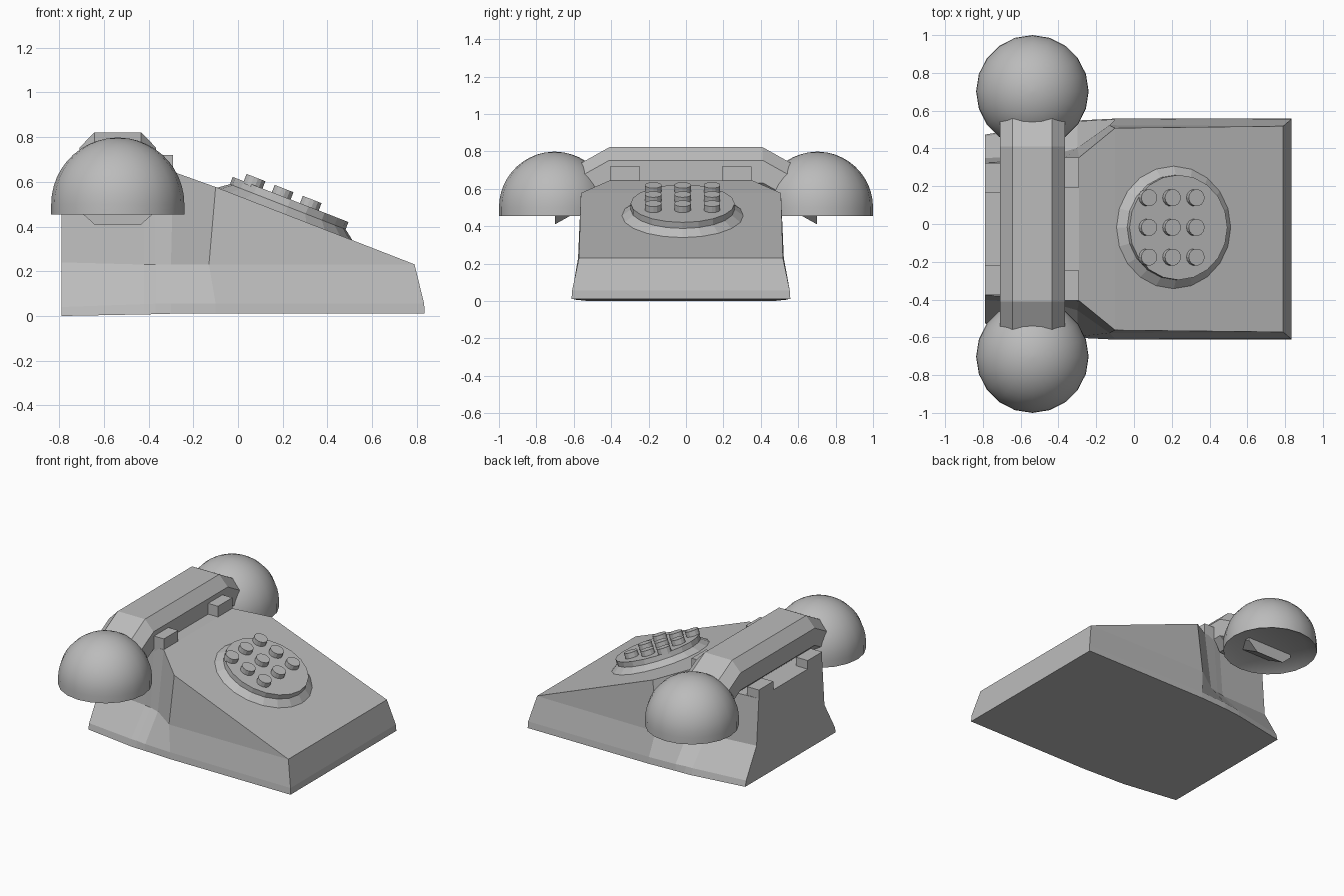
import bpy, bmesh, math
from mathutils import Matrix, Vector

if "Cube" in bpy.data.objects:
    bpy.data.objects.remove(bpy.data.objects["Cube"])

grey = bpy.data.materials.new("plain grey")
grey.use_nodes = True
COLOUR = (0.5, 0.5, 0.5, 1)
grey.diffuse_color = COLOUR
grey.node_tree.nodes["Principled BSDF"].inputs["Base Color"].default_value = COLOUR


def finish(name, bm, matrix=Matrix(), smooth=None):
    """Turn a bmesh into a named object, optionally smooth shaded."""
    bmesh.ops.recalc_face_normals(bm, faces=bm.faces)
    mesh = bpy.data.meshes.new(name)
    bm.to_mesh(mesh)
    bm.free()
    mesh.materials.append(grey)
    obj = bpy.data.objects.new(name, mesh)
    obj.matrix_world = matrix
    bpy.context.collection.objects.link(obj)
    if smooth:
        bpy.ops.object.select_all(action="DESELECT")
        obj.select_set(True)
        bpy.context.view_layer.objects.active = obj
        bpy.ops.object.shade_smooth_by_angle(angle=math.radians(smooth))
    return obj


def loft(bm, rings):
    """Join closed rings of equal length with quads."""
    rows = [[bm.verts.new(p) for p in ring] for ring in rings]
    for a, b in zip(rows, rows[1:]):
        for i in range(len(a)):
            j = (i + 1) % len(a)
            bm.faces.new((a[i], a[j], b[j], b[i]))
    return rows


def lathe(name, profile, sides, matrix, smooth=None):
    """Revolve (radius, height) points about z and cap both ends."""
    bm = bmesh.new()
    turns = [math.tau * i / sides for i in range(sides)]
    rows = loft(bm, [[(r * math.cos(t), r * math.sin(t), z) for t in turns]
                     for r, z in profile])
    bm.faces.new(rows[0])
    bm.faces.new(rows[-1])
    return finish(name, bm, matrix, smooth)


def box(name, x0, x1, y0, y1, z0, z1):
    bm = bmesh.new()
    bmesh.ops.create_cube(bm, size=1)
    for v in bm.verts:
        v.co = ((x0 + x1) / 2 + v.co.x * (x1 - x0),
                (y0 + y1) / 2 + v.co.y * (y1 - y0),
                (z0 + z1) / 2 + v.co.z * (z1 - z0))
    return finish(name, bm)


# Body: stations from nose to rear, each (x, half width, z) from foot to top
MID = -0.027
stations = [
    [(.835, .585, .01), (.833, .582, .055), (.79, .545, .23), (.79, .545, .231)],
    [(-.1, .585, .01), (-.1, .58, .055), (-.13, .55, .23), (-.1, .535, .577)],
    [(-.3, .575, .01), (-.3, .57, .055), (-.3, .43, .23), (-.29, .38, .645)],
    [(-.37, .57, .008), (-.37, .56, .055), (-.37, .41, .23), (-.37, .375, .645)],
    [(-.42, .565, .007), (-.42, .555, .053), (-.42, .4, .23), (-.42, .372, .56)],
    [(-.79, .5, 0), (-.79, .49, .04), (-.79, .375, .24), (-.79, .35, .56)],
]
bm = bmesh.new()
rows = loft(bm, [[(x, MID + w, z) for x, w, z in s] +
                 [(x, MID - w, z) for x, w, z in reversed(s)] for s in stations])
for row in (rows[0], rows[-1]):
    for i in range(3):
        bm.faces.new((row[i], row[i + 1], row[6 - i], row[7 - i]))
finish("body", bm)

# Cradle prongs, a pair in front of the handset and a lower pair behind
for side, label in ((1, "left"), (-1, "right")):
    lo, hi = sorted((MID + side * .22, MID + side * .378))
    box("cradle_prong_" + label, -.37, -.29, lo, hi, .5, .72)
    lo, hi = sorted((MID + side * .19, MID + side * .35))
    box("rear_prong_" + label, -.79, -.7, lo, hi, .5, .62)

# Dial: a bevelled disc lying on the slope, with a grid of round buttons
slope = Matrix.Rotation(math.atan(.39), 4, "Y")
dial = Matrix.Translation((.21, -.018, .456)) @ slope
lathe("dial", [(.325, -.02), (.325, 0), (.278, .035), (.278, .07)], 20, dial)
for row in range(3):
    for col in range(3):
        spot = Vector(((row - 1) * .135 - .045, (col - 1) * .157, .06))
        lathe(f"button_{row}_{col}", [(.045, 0), (.045, .045)], 14,
              dial @ Matrix.Translation(spot))

# Handset cups: domes with a shallow recess underneath
RADIUS = .298
arc = [math.radians(a) for a in range(0, 90, 8)]
dome = [(.225, .035), (RADIUS, 0), (RADIUS, .045)]
dome += [(RADIUS * math.cos(a), .045 + RADIUS * math.sin(a)) for a in arc[1:]]
for side, label in ((1, "left"), (-1, "right")):
    lathe("handset_cup_" + label, dome, 20,
          Matrix.Translation((-.538, side * .702, .455)), 35)

# Handset grip: eight-sided bar with ends bent down into the cups
outline = [(.105, .13), (.172, .06), (.172, -.06), (.105, -.12)]
outline += [(-x, z) for x, z in reversed(outline)]
path = [(-.7, .53), (-.41, .692), (.41, .692), (.7, .53)]
bm = bmesh.new()
rows = loft(bm, [[(-.538 + x, y, height + z) for x, z in outline]
                 for y, height in path])
bm.faces.new(rows[0])
bm.faces.new(rows[-1])
finish("handset_grip", bm)
